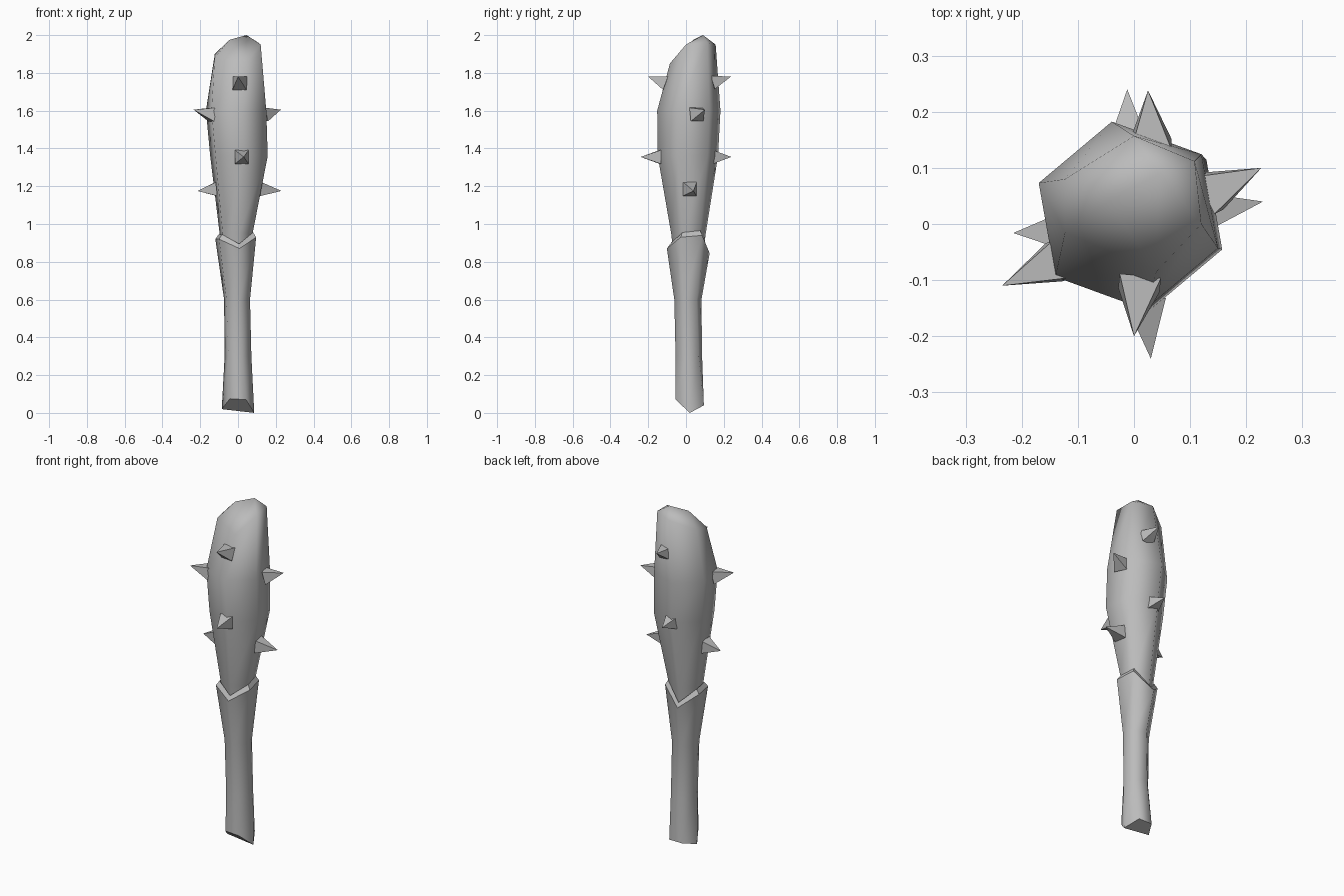
import bpy, bmesh
from math import radians, cos, sin
from mathutils import Vector

if "Cube" in bpy.data.objects:
    bpy.data.objects.remove(bpy.data.objects["Cube"], do_unlink=True)

grey = bpy.data.materials.new("plain grey")
grey.use_nodes = True
grey.diffuse_color = (0.5, 0.5, 0.5, 1)
grey.node_tree.nodes["Principled BSDF"].inputs["Base Color"].default_value = (0.5, 0.5, 0.5, 1)


def finish(bm, name):
    bmesh.ops.recalc_face_normals(bm, faces=bm.faces)
    mesh = bpy.data.meshes.new(name)
    bm.to_mesh(mesh)
    bm.free()
    mesh.materials.append(grey)
    obj = bpy.data.objects.new(name, mesh)
    bpy.context.collection.objects.link(obj)
    return obj


def hex_ring(bm, cx, cy, r, turn, heights):
    """Six-sided ring; heights is one number or one per corner."""
    if not isinstance(heights, (list, tuple)):
        heights = [heights] * 6
    ring = []
    for i, z in enumerate(heights):
        a = radians(turn + 60 * i)
        ring.append(bm.verts.new((cx + r * cos(a), cy + r * sin(a), z)))
    return ring


def bridge(bm, low, high, smooth=True):
    for i in range(6):
        j = (i + 1) % 6
        bm.faces.new((low[i], low[j], high[j], high[i])).smooth = smooth


# Handle wrap: slanted foot, slim grip, flared jagged collar with a flat lip
TURN = -20
collar = [0.93, 0.94, 0.845, 0.92, 0.92, 0.87]
bm = bmesh.new()
foot = hex_ring(bm, 0, 0.02, 0.086, 0, [0.0, 0.04, 0.04, 0.02, 0.075, 0.07])
rings = [foot,
         hex_ring(bm, 0, 0.015, 0.073, -14, 0.3),
         hex_ring(bm, -0.005, 0.01, 0.073, TURN, 0.6),
         hex_ring(bm, -0.012, 0.012, 0.115, TURN, collar)]
for low, high in zip(rings, rings[1:]):
    bridge(bm, low, high)
lip = hex_ring(bm, -0.011, 0.013, 0.097, TURN, [z + 0.025 for z in collar])
inside = hex_ring(bm, -0.01, 0.013, 0.07, TURN, 0.8)
bridge(bm, rings[-1], lip, False)
bridge(bm, lip, inside, False)
for ids in ((0, 1, 2, 3), (0, 3, 4, 5)):
    bm.faces.new([foot[i] for i in ids]).smooth = False
finish(bm, "handle")

# Club head: swelling six-sided body with a slanted, two-peaked crown
bm = bmesh.new()
rings = [hex_ring(bm, cx, cy, r, TURN, z) for z, cx, cy, r in (
    (0.8, -0.01, 0.013, 0.075),
    (0.95, -0.01, 0.013, 0.093),
    (1.36, 0.005, 0.01, 0.162),
    (1.6, -0.01, 0.015, 0.17))]
crown = [(0.12, 0.0, 1.95), (0.108, 0.112, 1.96), (0.0, 0.157, 1.95),
         (-0.123, 0.08, 1.9), (-0.123, -0.015, 1.88), (0.04, -0.085, 1.85)]
rings.append([bm.verts.new(p) for p in crown])
for low, high in zip(rings, rings[1:]):
    bridge(bm, low, high)
bm.faces.new(rings[0]).smooth = False
top = rings[-1]
low_peak = bm.verts.new((-0.045, 0.04, 1.975))
high_peak = bm.verts.new((0.045, 0.09, 2.0))
for i in range(6):
    peak = low_peak if i in (2, 3, 4) else high_peak
    bm.faces.new((top[i], top[(i + 1) % 6], peak)).smooth = True
for i in (2, 5):
    bm.faces.new((top[i], low_peak, high_peak)).smooth = True
finish(bm, "club_head")

# Spikes: four-sided pyramids, given by base centre and tip
spikes = {
    "front_upper": ((0.01, -0.105, 1.745), (0.0, -0.2, 1.78)),
    "front_lower": ((0.02, -0.135, 1.355), (0.03, -0.24, 1.355)),
    "back_upper": ((0.03, 0.14, 1.75), (0.025, 0.238, 1.78)),
    "back_lower": ((-0.01, 0.14, 1.355), (-0.012, 0.24, 1.355)),
    "left_upper": ((0.135, 0.055, 1.58), (0.227, 0.1, 1.605)),
    "left_lower": ((0.115, 0.02, 1.185), (0.23, 0.04, 1.175)),
    "right_upper": ((-0.135, -0.065, 1.58), (-0.235, -0.11, 1.605)),
    "right_lower": ((-0.115, -0.012, 1.185), (-0.215, -0.016, 1.175)),
}
for name, (base, tip) in spikes.items():
    base, tip = Vector(base), Vector(tip)
    axis = (tip - base).normalized()
    side = axis.cross(Vector((0, 0, 1))).normalized()
    up = side.cross(axis)
    bm = bmesh.new()
    square = [bm.verts.new(base + 0.037 * (side * a + up * b))
              for a, b in ((-1, -1), (1, -1), (1, 1), (-1, 1))]
    point = bm.verts.new(tip)
    bm.faces.new(square)
    for i in range(4):
        bm.faces.new((square[i], square[(i + 1) % 4], point))
    finish(bm, "spike_" + name)
